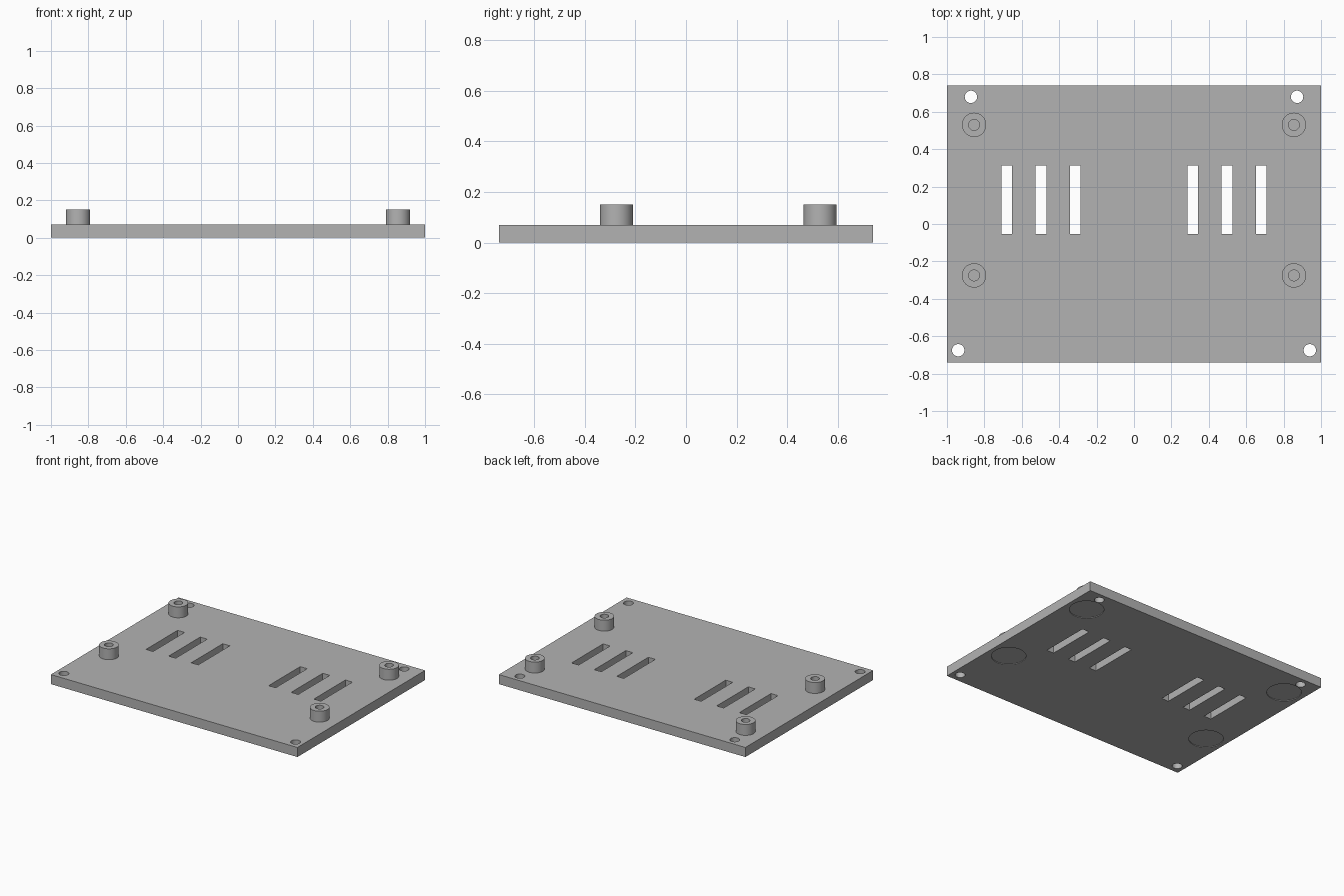
import bpy, bmesh, math
from mathutils import Matrix, Vector

if "Cube" in bpy.data.objects:
    bpy.data.objects.remove(bpy.data.objects["Cube"])

WIDTH, DEPTH, THICK = 2.0, 1.48, 0.07
POST_TOP, POST_R, BORE_R = 0.15, 0.065, 0.029
POSTS = [(0.855, 0.53), (0.855, -0.275)]
SCREW_HOLES = [(0.872, 0.68), (0.94, -0.675)]
SLOT_X = (0.314, 0.497, 0.681)

grey = bpy.data.materials.new("plain grey")
grey.use_nodes = True
colour = (0.45, 0.45, 0.45, 1)
grey.diffuse_color = colour
grey.node_tree.nodes["Principled BSDF"].inputs["Base Color"].default_value = colour


def make_object(name, bm):
    bmesh.ops.recalc_face_normals(bm, faces=bm.faces)
    mesh = bpy.data.meshes.new(name)
    bm.to_mesh(mesh)
    bm.free()
    mesh.materials.append(grey)
    obj = bpy.data.objects.new(name, mesh)
    bpy.context.collection.objects.link(obj)
    return obj


def add_box(bm, centre, size):
    bmesh.ops.create_cube(bm, size=1, matrix=Matrix.Translation(centre) @ Matrix.Diagonal((*size, 1)))


def add_cylinder(bm, centre, radius, height):
    bmesh.ops.create_cone(bm, cap_ends=True, segments=48, radius1=radius, radius2=radius,
                          depth=height, matrix=Matrix.Translation(centre))


def smooth(obj):
    bpy.ops.object.select_all(action="DESELECT")
    obj.select_set(True)
    bpy.context.view_layer.objects.active = obj
    bpy.ops.object.shade_smooth_by_angle(angle=math.radians(30))


# Base plate
bm = bmesh.new()
add_box(bm, (0, 0, THICK / 2), (WIDTH, DEPTH, THICK))
plate = make_object("base_plate", bm)

# Cutter: vent slots, screw holes and shallow round pockets underneath
bm = bmesh.new()
for side in (-1, 1):
    for x in SLOT_X:
        add_box(bm, (side * x, 0.13, THICK / 2), (0.057, 0.366, THICK * 2))
    for x, y in SCREW_HOLES:
        add_cylinder(bm, (side * x, y, THICK / 2), 0.033, THICK * 2)
    for x, y in POSTS:
        add_cylinder(bm, (side * x, y, 0), 0.115, 0.01)
cutter = make_object("plate_cutter", bm)
cutter.hide_render = True

cut = plate.modifiers.new("openings", "BOOLEAN")
cut.operation = "DIFFERENCE"
cut.solver = "EXACT"
cut.object = cutter
bpy.ops.object.select_all(action="DESELECT")
bpy.context.view_layer.objects.active = plate
plate.select_set(True)
bpy.ops.object.modifier_apply(modifier=cut.name)
bpy.data.objects.remove(cutter)
smooth(plate)

# Hollow standoffs, lathed from a wall profile
for side, side_name in ((-1, "right"), (1, "left")):
    for (x, y), end_name in zip(POSTS, ("back", "front")):
        bm = bmesh.new()
        profile = [(POST_R, THICK), (POST_R, POST_TOP), (BORE_R, POST_TOP), (BORE_R, THICK)]
        verts = [bm.verts.new((r, 0, z)) for r, z in profile]
        edges = [bm.edges.new(pair) for pair in zip(verts, verts[1:])]
        bmesh.ops.spin(bm, geom=verts + edges, cent=(0, 0, 0), axis=(0, 0, 1),
                       angle=math.tau, steps=48, use_merge=True)
        bmesh.ops.remove_doubles(bm, verts=bm.verts, dist=0.0001)
        bmesh.ops.translate(bm, verts=bm.verts, vec=Vector((side * x, y, 0)))
        smooth(make_object(f"{end_name}_{side_name}_standoff", bm))
